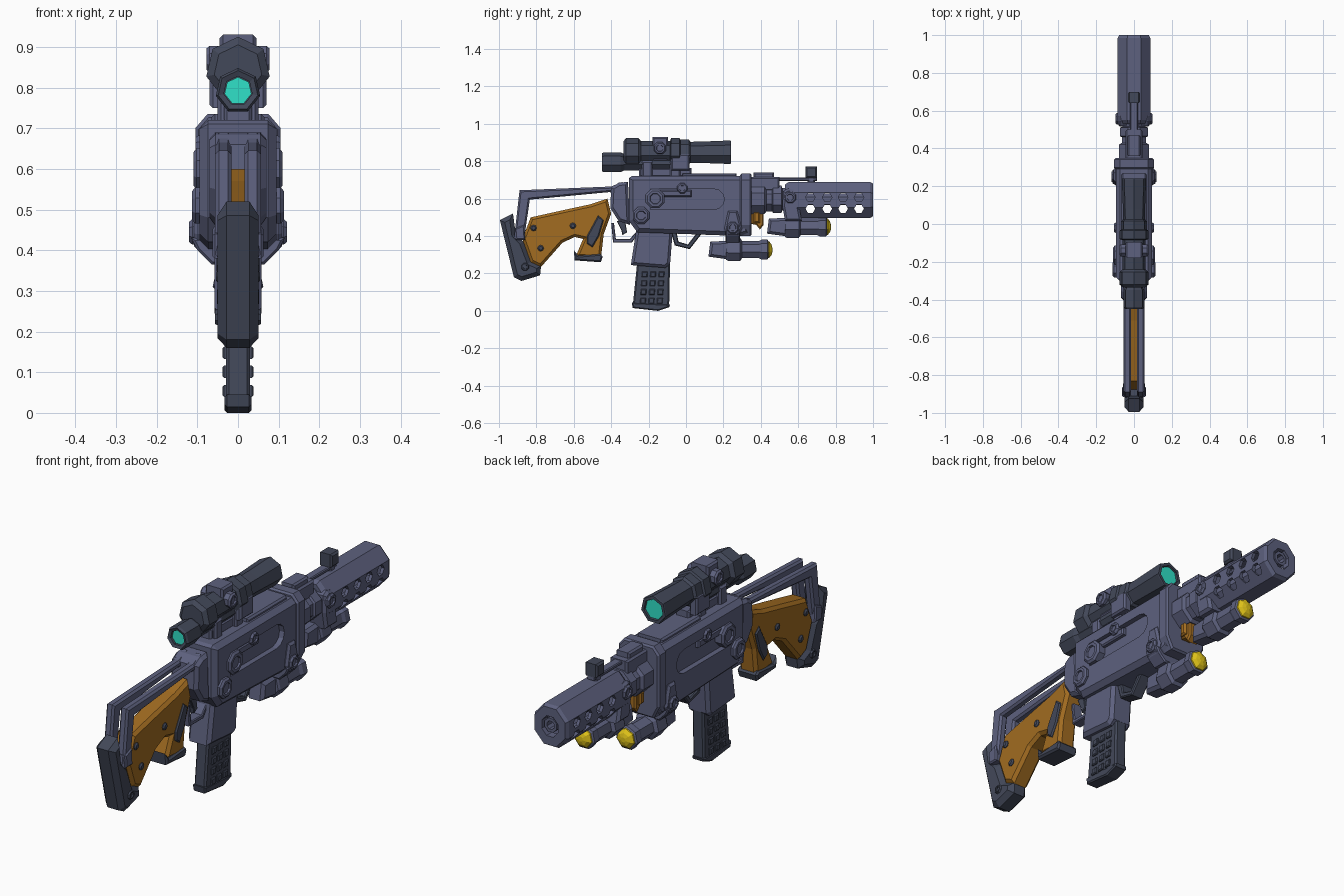
import bpy, bmesh
from math import sin, cos, pi


def mat(name, c):
    m = bpy.data.materials.new(name)
    m.diffuse_color = (*c, 1)
    return m


BLUE = mat("blue_steel", (0.11, 0.12, 0.21))
DARK = mat("dark_steel", (0.055, 0.065, 0.10))
WOOD = mat("orange_wood", (0.36, 0.15, 0.015))
YELLOW = mat("yellow_lens", (0.75, 0.55, 0.01))
TEAL = mat("teal_glass", (0.03, 0.75, 0.58))


def finish(name, bm, m, mirror=False):
    bmesh.ops.recalc_face_normals(bm, faces=bm.faces)
    me = bpy.data.meshes.new(name)
    bm.to_mesh(me)
    bm.free()
    me.materials.append(m)
    ob = bpy.data.objects.new(name, me)
    bpy.context.collection.objects.link(ob)
    if mirror:
        ob.modifiers.new("mirror", 'MIRROR')
    return ob


def prism(name, pts, a, b, m=BLUE, bevel=0.008, mirror=False, axis='X'):
    """Extrude a side profile (y, z) along x, or a front profile (x, z) along y."""
    bm = bmesh.new()
    put = (lambda p, t: (t, *p)) if axis == 'X' else (lambda p, t: (p[0], t, p[1]))
    rings = [[bm.verts.new(put(p, t)) for p in pts] for t in (a, b)]
    caps = [bm.faces.new(r) for r in rings]
    n = len(pts)
    for i in range(n):
        j = (i + 1) % n
        bm.faces.new((rings[0][i], rings[0][j], rings[1][j], rings[1][i]))
    bmesh.ops.recalc_face_normals(bm, faces=bm.faces)
    if bevel:
        bmesh.ops.bevel(bm, geom=[e for f in caps for e in f.edges], offset=bevel,
                        segments=1, affect='EDGES', clamp_overlap=True)
    return finish(name, bm, m, mirror)


def box(name, y0, y1, z0, z1, hx, m=BLUE, bevel=0.008):
    return prism(name, [(y0, z0), (y1, z0), (y1, z1), (y0, z1)], -hx, hx, m, bevel)


def lathe(name, prof, c, m=BLUE, n=7, axis='Y', phase=0, sx=1, mirror=False):
    """Faceted turned part, prof = (position, radius); c = (x, z) for Y or (y, z) for X."""
    bm = bmesh.new()
    rings = []
    for t, r in prof:
        ring = []
        for i in range(n):
            a = 2 * pi * i / n + phase
            u, w = c[0] + r * sin(a) * sx, c[1] + r * cos(a)
            ring.append(bm.verts.new((u, t, w) if axis == 'Y' else (t, u, w)))
        rings.append(ring)
    for p, q in zip(rings, rings[1:]):
        for i in range(n):
            j = (i + 1) % n
            bm.faces.new((p[i], p[j], q[j], q[i]))
    bm.faces.new(rings[0])
    bm.faces.new(rings[-1])
    return finish(name, bm, m, mirror)


def knob(name, y, z, r, x0, x1, m=BLUE, n=8):
    """Mirrored side knob with a dished face."""
    return lathe(name, [(x0, r), (x1 - .008, r), (x1, r * .8), (x1, r * .55), (x1 - .008, r * .5)],
                 (y, z), m, n, 'X', pi / n, mirror=True)


def cut(ob, cutter):
    cutter.hide_render = True
    mod = ob.modifiers.new("cut", 'BOOLEAN')
    mod.operation, mod.object, mod.solver = 'DIFFERENCE', cutter, 'EXACT'
    bpy.context.view_layer.objects.active = ob
    bpy.ops.object.modifier_apply(modifier=mod.name)
    bpy.data.objects.remove(cutter)


# Receiver with a rounded slot on both sides
receiver = prism("receiver", [(-.305, .71), (-.29, .72), (.34, .72), (.34, .41), (.30, .40),
                              (-.26, .42), (-.305, .48)], -.095, .095, BLUE, .022)
slot = [(.15 + .055 * sin(a * pi / 6), .597 + .055 * cos(a * pi / 6)) for a in range(7)]
slot += [(-.19, .542), (-.19, .652)]
for s in (-1, 1):
    cut(receiver, prism("slot_cutter", slot, s * .07, s * .15, bevel=0))
prism("slot_bolt", [(-.19, .61), (.03, .61), (.03, .645), (-.19, .645)], .06, .09, BLUE, .006, True)
prism("front_flange", [(-.075, .735), (.075, .735), (.105, .70), (.105, .46), (.075, .40),
                       (-.075, .40), (-.105, .46), (-.105, .70)], .29, .35, BLUE, .008, axis='Y')
box("receiver_top_plate", -.02, .27, .70, .735, .065)
prism("receiver_rear", [(-.31, .69), (-.36, .685), (-.40, .66), (-.405, .55), (-.36, .48), (-.30, .46)],
      -.07, .07, BLUE, .015)
for y, z, r, x in ((-.165, .60, .055, .11), (-.24, .51, .048, .113), (-.02, .655, .03, .105)):
    knob("receiver_knob", y, z, r, .06, x)

# Magazine and its well
prism("magazine_well", [(-.265, .44), (-.07, .44), (-.085, .25), (-.11, .23), (-.295, .245)],
      -.058, .058, BLUE, .015)
prism("magazine", [(-.26, .27), (-.085, .27), (-.09, .03), (-.15, .005), (-.285, .025)],
      -.03, .03, DARK, .008)
prism("magazine_foot", [(-.29, .045), (-.085, .035), (-.09, .02), (-.15, 0), (-.285, .015)],
      -.033, .033, DARK, .006)
for c in range(3):
    for r in range(4):
        y, z = -.235 + c * .045 - r * .003, .21 - r * .047
        prism("magazine_rib", [(y, z), (y + .03, z), (y + .028, z - .03), (y - .002, z - .03)],
              .025, .038, DARK, .004, True)

# Trigger, guard and front lever
prism("trigger_guard", [(-.40, .47), (-.385, .47), (-.375, .385), (-.30, .385), (-.26, .43), (-.24, .43),
                        (-.29, .365), (-.39, .365)], -.025, .025, BLUE, .004)
prism("trigger", [(-.37, .48), (-.325, .48), (-.315, .42), (-.34, .405), (-.345, .43)], -.014, .014, DARK, .003)
prism("release_lever", [(-.08, .42), (-.06, .35), (.02, .33), (.09, .42), (.06, .42), (.01, .355),
                        (-.04, .37), (-.05, .42)], -.03, .03, DARK, .005)

# Stock: wooden grip, paired steel arms, butt pad
prism("wood_stock", [(-.83, .50), (-.65, .54), (-.51, .57), (-.42, .60), (-.40, .52), (-.44, .41),
                     (-.455, .28), (-.59, .29), (-.55, .385), (-.595, .395), (-.66, .365),
                     (-.775, .235), (-.83, .26), (-.875, .385)], -.045, .045, WOOD, .014)
prism("grip_cap", [(-.60, .325), (-.575, .295), (-.46, .305), (-.445, .29), (-.455, .26), (-.595, .27)],
      -.052, .052, DARK, .008)
prism("grip_inlay", [(-.53, .40), (-.47, .51), (-.44, .485), (-.465, .40), (-.50, .34), (-.53, .36)],
      .03, .053, DARK, .006, True)
for y, z in ((-.815, .443), (-.605, .455), (-.777, .335)):
    lathe("stock_bolt", [(.03, .017), (.048, .017), (.054, .01)], (y, z), DARK, 8, 'X', mirror=True)
prism("stock_arm", [(-.89, .645), (-.40, .665), (-.34, .69), (-.34, .62), (-.41, .635), (-.835, .595),
                    (-.865, .39), (-.92, .38)], .016, .056, BLUE, .009, True)
prism("butt_pad", [(-.995, .485), (-.925, .52), (-.91, .41), (-.87, .37), (-.83, .265), (-.775, .24),
                   (-.78, .19), (-.88, .16), (-.92, .18)], -.05, .05, DARK, .022)
knob("butt_bolt", -.86, .235, .022, .03, .057, DARK)
prism("butt_bracket", [(-.915, .44), (-.865, .46), (-.86, .38), (-.91, .38)], .02, .063, BLUE, .006, True)

# Scope: low eyepiece tube, upper body, turrets and mounts
lathe("scope_eyepiece", [(-.425, .036), (-.445, .036), (-.45, .05), (-.44, .056), (-.35, .056),
                         (-.33, .046), (-.04, .046)], (0, .792), DARK)
lathe("eyepiece_glass", [(-.436, .034), (-.42, .034)], (0, .792), TEAL)
lathe("scope_body", [(-.335, .06), (-.32, .08), (-.255, .08), (-.24, .062), (-.085, .062), (-.08, .08),
                     (-.035, .08), (-.03, .07), (.015, .07), (.025, .059), (.08, .06), (.235, .066),
                     (.24, .064), (.24, .05), (.22, .048)], (0, .845), DARK)
lathe("scope_front_glass", [(.215, .047), (.232, .047)], (0, .845), TEAL)
box("scope_turret", -.18, -.095, .80, .93, .045)
knob("scope_side_turret", -.14, .87, .035, .03, .078)
for y in (-.235, -.085):
    box("scope_mount_foot", y, y + .055, .70, .80, .05)
box("scope_rail", -.25, .03, .715, .765, .035)
prism("scope_clamp", [(-.08, .75), (.02, .75), (.02, .84), (-.08, .84)], .03, .07, BLUE, .008, True)

# Perforated barrel shroud and barrel
shroud = lathe("barrel_shroud", [(.53, .09), (.55, .104), (.985, .104), (1, .094), (1, .05), (.96, .05),
                                 (.955, .086), (.60, .086)], (0, .593), BLUE, 8, 'Y', pi / 8, .9)
for y in (.665, .755, .84, .925):
    for z in (.607, .546):
        cut(shroud, lathe("hole_cutter", [(-.2, .026), (.2, .026)], (y, z), n=6, axis='X', phase=pi / 6))
lathe("barrel", [(.34, .034), (.995, .034), (.995, .02), (.93, .02)], (0, .597), BLUE, 8, 'Y', pi / 8)
lathe("barrel_collar", [(.34, .085), (.42, .085), (.43, .07), (.46, .07), (.465, .08), (.51, .08),
                        (.515, .065), (.55, .065)], (0, .597), BLUE, 8, 'Y', pi / 8)
box("gas_block", .34, .50, .64, .715, .045)
box("gas_cap", .36, .47, .70, .74, .035)
box("sight_rod", .46, .70, .695, .712, .02, BLUE, .004)
box("front_sight", .64, .70, .71, .772, .033, DARK)
box("front_sight_post", .65, .69, .66, .72, .02)
prism("orange_latch", [(.35, .55), (.40, .55), (.415, .53), (.415, .46), (.395, .435), (.375, .46),
                       (.35, .465)], -.03, .03, WOOD, .007)
box("latch_plate", .36, .395, .47, .53, .042, WOOD)

# Two identical lamps, the second one further forward and higher
for dy, dz in ((0, 0), (.313, .123)):
    cz = .325 + dz
    prism("lamp_tail", [(.13 + dy, cz + .045), (.12 + dy, cz - .035), (.23 + dy, cz - .05),
                        (.23 + dy, cz + .05)], -.042, .042, BLUE, .014)
    lathe("lamp_body", [(.215 + dy, .058), (.225 + dy, .064), (.29 + dy, .064), (.30 + dy, .048),
                        (.39 + dy, .048), (.405 + dy, .056), (.435 + dy, .056), (.44 + dy, .048)], (0, cz))
    lathe("lamp_lens", [(.43 + dy, .05), (.445 + dy, .046), (.457 + dy, .03), (.462 + dy, .012)],
          (0, cz), YELLOW)

# Lamp brackets
prism("rear_lamp_bracket", [(.225, .535), (.275, .535), (.30, .44), (.28, .40), (.22, .40), (.205, .44)],
      .06, .108, BLUE, .01, True)
prism("rear_lamp_cradle", [(-.115, .43), (-.10, .40), (-.065, .365), (.065, .365), (.10, .40), (.115, .43)],
      .21, .29, BLUE, .006, axis='Y')
knob("rear_lamp_knob", .25, .445, .034, .08, .12)
prism("front_lamp_bracket", [(.52, .64), (.545, .655), (.585, .645), (.60, .58), (.62, .48), (.53, .48),
                             (.515, .56)], -.085, .085, BLUE, .012)
knob("front_lamp_knob", .557, .607, .034, .07, .097)
